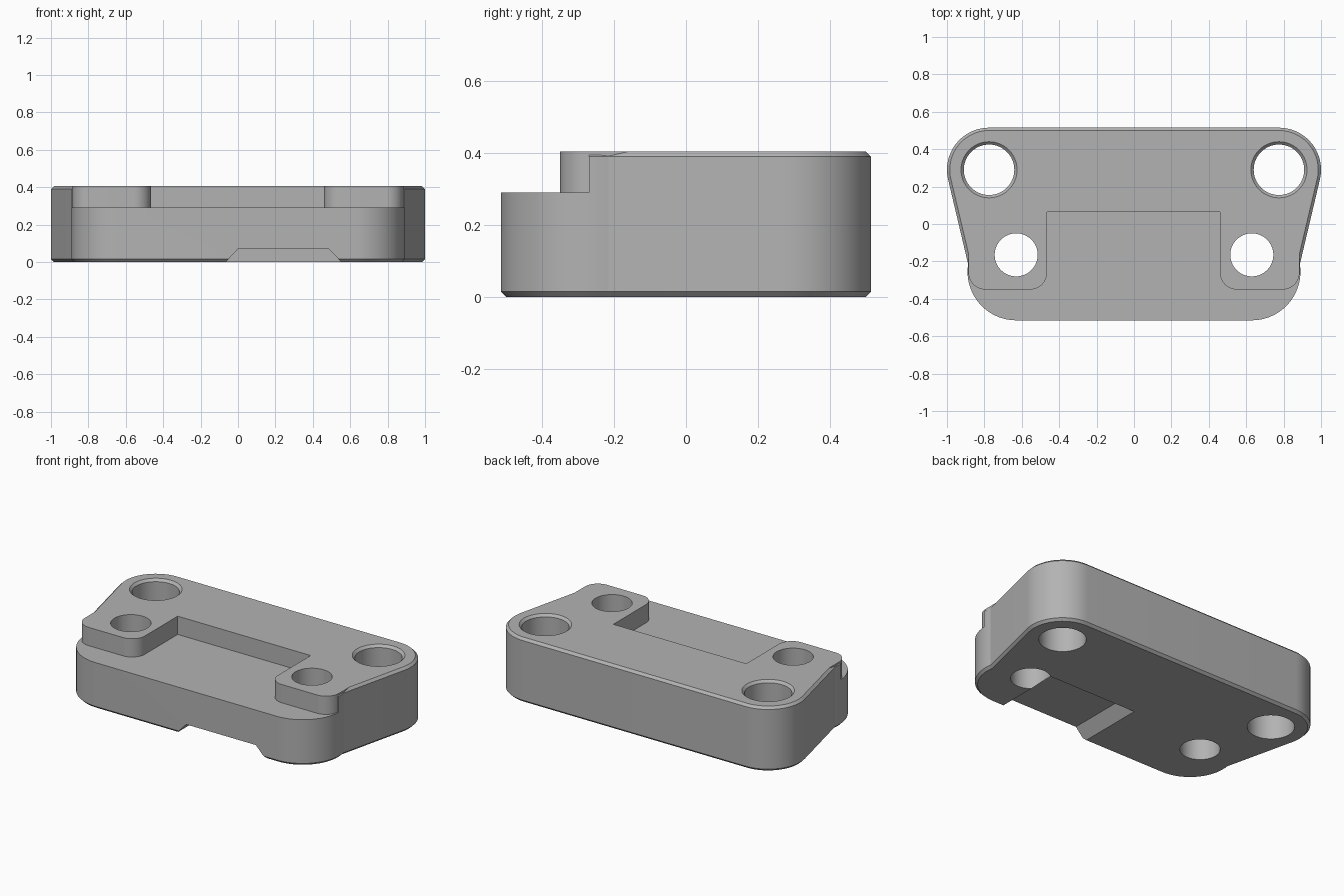
import bpy, bmesh, math
from mathutils import Vector

if "Cube" in bpy.data.objects:
    bpy.data.objects.remove(bpy.data.objects["Cube"])

HEIGHT, LEDGE, BEVEL = 0.405, 0.29, 0.015
BACK, BACK_R = Vector((0.775, 0.29)), 0.225
FRONT, FRONT_R = Vector((0.63, -0.255)), 0.26
TILT = math.radians(13.3)

grey = bpy.data.materials.new("plain grey")
grey.use_nodes = True
grey.diffuse_color = (0.45, 0.45, 0.45, 1)
grey.node_tree.nodes["Principled BSDF"].inputs["Base Color"].default_value = grey.diffuse_color


def arc(centre, radius, start, end, steps=20):
    return [(centre[0] + radius * math.cos(start + (end - start) * i / steps),
             centre[1] + radius * math.sin(start + (end - start) * i / steps))
            for i in range(steps + 1)]


def outline(inset=0):
    """Rounded trapezium, symmetric in x, shrunk by inset."""
    normal = Vector((math.cos(TILT), -math.sin(TILT)))
    reach = normal.dot(BACK - FRONT) + BACK_R - inset
    meet = math.acos(reach / (FRONT_R - inset)) - TILT
    half = arc(FRONT, FRONT_R - inset, -math.pi / 2, meet)
    half += arc(BACK, BACK_R - inset, -TILT, math.pi / 2)
    return half + [(-x, y) for x, y in reversed(half)]


def loft(name, layers):
    """Solid through stacked loops given as (points, z)."""
    bm = bmesh.new()
    rings = [[bm.verts.new((x, y, z)) for x, y in pts] for pts, z in layers]
    for low, high in zip(rings, rings[1:]):
        for i in range(len(low)):
            j = (i + 1) % len(low)
            bm.faces.new((low[i], low[j], high[j], high[i]))
    bm.faces.new(rings[0][::-1])
    bm.faces.new(rings[-1])
    bmesh.ops.recalc_face_normals(bm, faces=bm.faces)
    mesh = bpy.data.meshes.new(name)
    bm.to_mesh(mesh)
    bm.free()
    mesh.materials.append(grey)
    obj = bpy.data.objects.new(name, mesh)
    bpy.context.collection.objects.link(obj)
    return obj


def rect(x0, x1, y0, y1):
    return [(x0, y0), (x1, y0), (x1, y1), (x0, y1)]


def combine(tool, operation="DIFFERENCE"):
    """Apply a boolean to the body and discard the tool."""
    tool.hide_render = True
    mod = body.modifiers.new(tool.name, "BOOLEAN")
    mod.operation, mod.solver, mod.object = operation, "EXACT", tool
    bpy.context.view_layer.objects.active = body
    bpy.ops.object.modifier_apply(modifier=mod.name)
    bpy.data.objects.remove(tool)


# Main body with bevelled top and bottom rims
body = loft("mounting_block", [(outline(BEVEL), 0), (outline(), BEVEL),
                               (outline(), HEIGHT - BEVEL), (outline(BEVEL), HEIGHT)])

# Front ledge and central recess
combine(loft("ledge_cutter", [(rect(-2, 2, -1, -0.27), LEDGE), (rect(-2, 2, -1, -0.27), 1)]))
recess = rect(-0.465, 0.46, -1, 0.065)
combine(loft("recess_cutter", [(recess, LEDGE), (recess, 1)]))

# Rounded tabs either side of the recess
for side, inner in ((-1, 0.465), (1, 0.46)):
    r, outer, front = 0.09, 0.885, -0.35
    pts = arc((inner + r, front + r), r, math.pi, 1.5 * math.pi)
    pts += arc((outer - r, front + r), r, -math.pi / 2, 0)
    pts += [(outer, -0.1), (inner, -0.1)]
    pts = [(side * x, y) for x, y in pts]
    combine(loft("tab", [(pts, LEDGE - 0.05), (pts, HEIGHT)]), "UNION")

# Slot with sloped sides under the front edge
combine(loft("slot_cutter", [(rect(-0.13, 0.62, -1, -0.076), -0.07),
                             (rect(-0.0, 0.485, -1, -0.076), 0.07)]))

# Bolt holes, the back pair countersunk
for side in (-1, 1):
    def ring(x, y, r):
        return arc((side * x, y), r, 0, 2 * math.pi, 64)[:-1]
    small = ring(0.63, -0.165, 0.115)
    combine(loft("front_hole_cutter", [(small, -1), (small, 1)]))
    big = ring(*BACK, 0.135)
    combine(loft("back_hole_cutter", [(big, -1), (big, HEIGHT - BEVEL),
                                      (ring(*BACK, 0.165), HEIGHT + BEVEL)]))

# Smooth the curved walls, keep the edges crisp
bpy.ops.object.select_all(action="DESELECT")
body.select_set(True)
bpy.context.view_layer.objects.active = body
bpy.ops.object.shade_smooth_by_angle(angle=math.radians(18))
